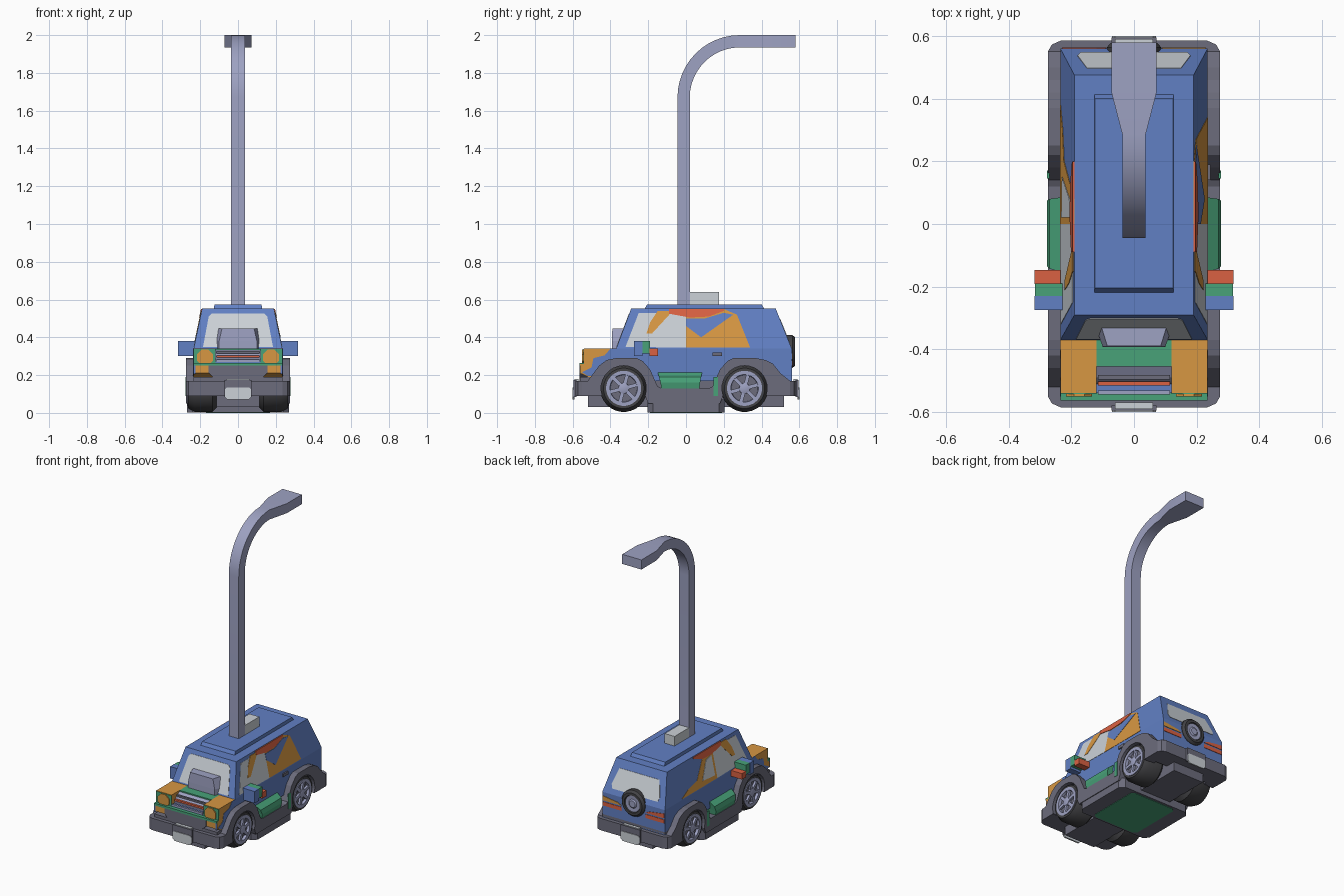
import bpy, bmesh, math

if "Cube" in bpy.data.objects:
    bpy.data.objects.remove(bpy.data.objects["Cube"])

COLS = {"blue": (.12, .215, .55), "light_grey": (.6, .64, .68), "orange": (.68, .31, .055),
        "green": (.065, .36, .19), "red": (.7, .12, .055), "dark_grey": (.15, .15, .2),
        "lavender": (.34, .36, .54), "rubber": (.055, .055, .06)}
MATS = {}
for n, c in COLS.items():
    MATS[n] = bpy.data.materials.new(n)
    MATS[n].diffuse_color = (*c, 1)


def loft(name, rings, col, smooth=False):
    """Skin a list of equal-length closed rings and cap the ends."""
    bm = bmesh.new()
    vs = [[bm.verts.new(p) for p in r] for r in rings]
    n = len(rings[0])
    for a, b in zip(vs, vs[1:]):
        for i in range(n):
            bm.faces.new((a[i], a[(i + 1) % n], b[(i + 1) % n], b[i]))
    bm.faces.new(vs[0][::-1])
    bm.faces.new(vs[-1])
    bmesh.ops.recalc_face_normals(bm, faces=bm.faces)
    me = bpy.data.meshes.new(name)
    bm.to_mesh(me)
    bm.free()
    me.materials.append(MATS[col])
    ob = bpy.data.objects.new(name, me)
    bpy.context.collection.objects.link(ob)
    if smooth:
        bpy.ops.object.select_all(action='DESELECT')
        ob.select_set(True)
        bpy.context.view_layer.objects.active = ob
        bpy.ops.object.shade_smooth_by_angle(angle=math.radians(35))
    return ob


def prism(name, pts, axis, a, b, col):
    put = {"x": lambda p, t: (t, p[0], p[1]), "y": lambda p, t: (p[0], t, p[1]),
           "z": lambda p, t: (p[0], p[1], t)}[axis]
    return loft(name, [[put(p, t) for p in pts] for t in (a, b)], col)


def box(name, x0, x1, y0, y1, z0, z1, col):
    return prism(name, [(x0, y0), (x1, y0), (x1, y1), (x0, y1)], "z", z0, z1, col)


def lathe(name, prof, c, axis, s, col, n=28):
    """Revolve (offset, radius) pairs about the x or y axis through c."""
    rings = []
    for t, r in prof:
        ring = []
        for i in range(n):
            a = 2 * math.pi * (i + .5) / n
            u, v = r * math.cos(a), r * math.sin(a)
            ring.append((s * t, c[0] + u, c[1] + v) if axis == "x" else (c[0] + u, s * t, c[1] + v))
        rings.append(ring)
    return loft(name, rings, col, True)


def arc(c, r, a0, a1, n):
    return [(c[0] + r * math.cos(math.radians(a0 + (a1 - a0) * i / n)),
             c[1] + r * math.sin(math.radians(a0 + (a1 - a0) * i / n))) for i in range(n + 1)]


# sloping planes of the cabin, as functions of height
side_x = lambda z: .235 - max(0, z - .34) * .045 / .21
front_y = lambda z: -.37 + (z - .34) * .08 / .21
rear_y = lambda z: .56 - max(0, z - .34) * .085 / .21


def side_plate(name, pts, s, e, col):
    loft(name, [[(s * (side_x(z) + d), y, z) for y, z in pts] for d in (-.004, e)], col)


def end_plate(name, pts, plane, s, e, col):
    loft(name, [[(x, plane(z) + s * d, z) for x, z in pts] for d in (-.004, e)], col)


# cabin body and roof panel
rect = lambda x, y0, y1, z: [(-x, y0, z), (x, y0, z), (x, y1, z), (-x, y1, z)]
loft("cabin", [rect(.235, -.37, .56, .17), rect(.235, -.37, .56, .34), rect(.19, -.29, .475, .553)], "blue")
loft("roof_panel", [rect(.127, -.22, .415, .55), rect(.125, -.205, .4, .575)], "blue")
box("roof_box", -.037, .037, .02, .175, .57, .64, "light_grey")

# windows front and rear
end_plate("windshield", [(-.185, .35), (.185, .35), (.155, .51), (.14, .525), (-.14, .525), (-.155, .51)],
          front_y, -1, .003, "light_grey")
end_plate("rear_window", [(-.17, .375), (.17, .375), (.18, .40), (.15, .5), (-.15, .5), (-.18, .40)],
          rear_y, 1, .003, "light_grey")
for s, col in ((-1, "red"), (1, "orange")):
    end_plate("rear_upper_stripe", [(s * .09, .285), (s * .23, .285), (s * .23, .315), (s * .12, .30)],
              rear_y, 1, .003, col)
    end_plate("rear_lower_stripe", [(s * .09, .25), (s * .23, .25), (s * .23, .275), (s * .09, .275)],
              rear_y, 1, .003, "red")

# painted sides
for s in (-1, 1):
    side_plate("front_side_window", [(-.32, .35), (0, .345), (0, .51), (-.05, .53), (-.25, .53)], s, .002, "light_grey")
    side_plate("window_streak", [(-.21, .42), (-.18, .42), (-.07, .54), (-.15, .54), (-.19, .48)], s, .004, "orange")
    if s > 0:
        side_plate("rear_side_patch", [(0, .345), (.34, .345), (.27, .52), (.2, .55), (0, .55)], s, .002, "orange")
        side_plate("blue_streak", [(0, .50), (0, .46), (.08, .40), (.25, .52), (.2, .53), (.1, .5)], s, .004, "blue")
    else:
        side_plate("rear_side_patch", [(0, .345), (.38, .345), (.3, .38), (.2, .40), (.08, .55), (0, .55)],
                   s, .002, "orange")
        side_plate("rear_side_window", [(.02, .37), (.15, .38), (.08, .49), (.02, .5)], s, .004, "light_grey")
    side_plate("roof_edge_patch", [(-.09, .55), (-.09, .525), (.02, .505), (.12, .51), (.2, .54), (.2, .55)],
               s, .006, "red")
box("door_handle", .23, .244, .14, .19, .30, .32, "dark_grey")

# hood: orange shoulders, blue side paint, head lamps
hood = [(-.37, .19), (-.37, .34), (-.54, .34), (-.54, .26), (-.56, .26), (-.56, .21), (-.52, .19)]
for s in (-1, 1):
    prism("hood_shoulder", hood, "x", s * .12, s * .235, "orange")
    prism("hood_side_paint", [(-.37, .2), (-.37, .34), (-.4, .34), (-.43, .305), (-.49, .29), (-.5, .24), (-.55, .215),
                              (-.52, .195)], "x", s * .23, s * .237, "blue")
    box("lamp_panel", s * .12, s * .235, -.543, -.535, .26, .337, "green")
    prism("head_lamp", arc((s * .175, .293), .045, 22.5, 337.5, 7), "y", -.55, -.53, "orange")
    box("lamp_edge", s * .225, s * .235, -.562, -.55, .205, .25, "blue")
box("front_strip", -.235, .235, -.564, -.535, .25, .265, "green")

# hood centre and grille
box("hood_centre", -.12, .12, -.455, -.36, .2, .34, "green")
prism("grille_slope", [(-.45, .2), (-.45, .335), (-.49, .31), (-.51, .285), (-.51, .2)], "x", -.12, .12, "lavender")
box("grille_shelf", -.12, .12, -.54, -.5, .2, .275, "blue")
for y, z, col in ((-.512, .292, "red"), (-.492, .315, "dark_grey"), (-.541, .27, "lavender")):
    box("grille_bar", -.115, .115, y - .004, y + .01, z, z + .012, col)
prism("lower_grille", [(-.11, .17), (.11, .17), (.155, .21), (.155, .252), (-.155, .252), (-.155, .21)], "y",
      -.563, -.4, "dark_grey")

# hood scoop in front of the windshield
loft("hood_scoop", [[(-w, y1, z), (-w + .02, y0, z), (w - .02, y0, z), (w, y1, z)]
                    for w, y0, y1, z in ((.12, -.392, -.335, .34), (.12, -.392, -.335, .38), (.105, -.39, -.325, .447))],
     "lavender")

# fenders with wheel openings and sills
WZ, WF, WR = .13, -.33, .31
outline = ([(-.52, .09)] + arc((WF, WZ), .12, 199, -19, 16) + [(-.2, .05), (.18, .05)]
           + arc((WR, WZ), .12, 199, -19, 16)
           + [(.52, .09), (.55, .17), (.5, .21), (.46, .26), (.42, .28), (.37, .29), (.25, .29), (.22, .275), (.18, .23),
              (.14, .14), (.12, .13), (-.13, .13), (-.15, .14), (-.19, .23), (-.23, .275), (-.26, .29), (-.37, .29),
              (-.42, .28), (-.46, .25), (-.49, .21), (-.52, .17)])
spare_z = .325
for s in (-1, 1):
    prism("fender", outline, "x", s * .2, s * .275, "dark_grey")
    # side tank
    loft("side_tank", [[(s * x, y0, z), (s * x, y1, z), (s * .2, y1, z), (s * .2, y0, z)]
                       for x, y0, y1, z in ((.27, -.13, .07, .12), (.277, -.135, .075, .16), (.27, -.143, .08, .19),
                                            (.235, -.15, .085, .215))], "green")
    box("sill_marker", s * .27, s * .277, .145, .17, .09, .19, "green")
    # wheels
    for y in (WF, WR):
        lathe("tyre", [(.11, .01), (.11, .1), (.135, .125), (.23, .125), (.264, .107), (.264, .092), (.245, .088),
                       (.245, .01)], (y, WZ), "x", s, "rubber")
        lathe("wheel_rim", [(.24, .093), (.268, .093), (.268, .073), (.25, .07), (.25, .01)], (y, WZ), "x", s, "lavender")
        lathe("wheel_well", [(.249, .068), (.252, .068)], (y, WZ), "x", s, "dark_grey")
        lathe("wheel_hub", [(.245, .03), (.268, .028), (.272, .015)], (y, WZ), "x", s, "lavender", 12)
        for k in range(6):
            a = math.radians(60 * k + 15)
            ca, sa = math.cos(a), math.sin(a)
            prism("spoke", [(y + ca * r - sa * w, WZ + sa * r + ca * w)
                            for r, w in ((.02, -.01), (.08, -.01), (.08, .01), (.02, .01))],
                  "x", s * .248, s * .266, "lavender")
    # mirrors and side lamps
    box("mirror", s * .225, s * .317, -.275, -.23, .30, .38, "blue")
    box("mirror_back", s * .228, s * .316, -.232, -.19, .315, .38, "green")
    box("side_lamp", s * .228, s * .317, -.192, -.147, .30, .34, "red")

# spare wheel on the back
lathe("spare_tyre", [(.52, .06), (.52, .078), (.535, .088), (.563, .088), (.578, .075), (.578, .058), (.565, .055),
                     (.565, .005)], (0, spare_z), "y", 1, "rubber")
lathe("spare_rim", [(.56, .056), (.572, .054), (.57, .03), (.576, .022), (.576, .005)], (0, spare_z), "y", 1, "lavender")

# chassis, bumpers and number plates
box("chassis", -.21, .21, -.2, .18, .05, .18, "dark_grey")
box("chassis_spine", -.115, .115, -.52, .52, .03, .18, "dark_grey")
for s in (-1, 1):
    prism("bumper", [(-.275, s * .45), (-.275, s * .55), (-.262, s * .573), (-.235, s * .585), (.235, s * .585),
                     (.262, s * .573), (.275, s * .55), (.275, s * .45)], "z", .09, .17, "dark_grey")
    box("bumper_deck", -.235, .235, s * .4, s * .56, .15, .19, "dark_grey")
    box("plate_mount", -.072, .072, s * .58, s * .596, .085, .175, "dark_grey")
    prism("plate", [(-.055, .07), (.055, .07), (.07, .085), (.07, .125), (.06, .135), (-.06, .135), (-.07, .125),
                    (-.07, .085)], "y", s * .59, s * .6, "light_grey")
    box("plate_lamp", -.06, .06, s * .57, s * .59, .168, .18, "light_grey")

# floor skirt with green underside panel
oct_xy = lambda x, y, c: [(-x, -y + c), (-x + c, -y), (x - c, -y), (x, -y + c), (x, y - c), (x - c, y), (-x + c, y),
                          (-x, y - c)]
prism("floor_skirt", oct_xy(.27, .205, .03), "z", .003, .07, "dark_grey")
prism("floor_panel", oct_xy(.17, .19, .02), "z", 0, .006, "green")

# curved pole with a flat, widened tip
path = [(-.0125, .56, 0, .037)]
for i in range(13):
    a = math.radians(180 - 7.5 * i)
    path.append((.285 + .2975 * math.cos(a), 1.67 + .2975 * math.sin(a), 7.5 * i, .037))
path += [(.42, 1.9675, 90, .072), (.58, 1.9675, 90, .072)]
rings = []
for y, z, ang, w in path:
    t = math.radians(ang)
    dy, dz = .0325 * math.cos(t), -.0325 * math.sin(t)
    rings.append([(-w, y - dy, z - dz), (w, y - dy, z - dz), (w, y + dy, z + dz), (-w, y + dy, z + dz)])
loft("pole", rings, "lavender", True)

for m in bpy.data.materials:
    if m.users and not m.is_grease_pencil:
        m.use_nodes = True
        m.node_tree.nodes["Principled BSDF"].inputs["Base Color"].default_value = m.diffuse_color
